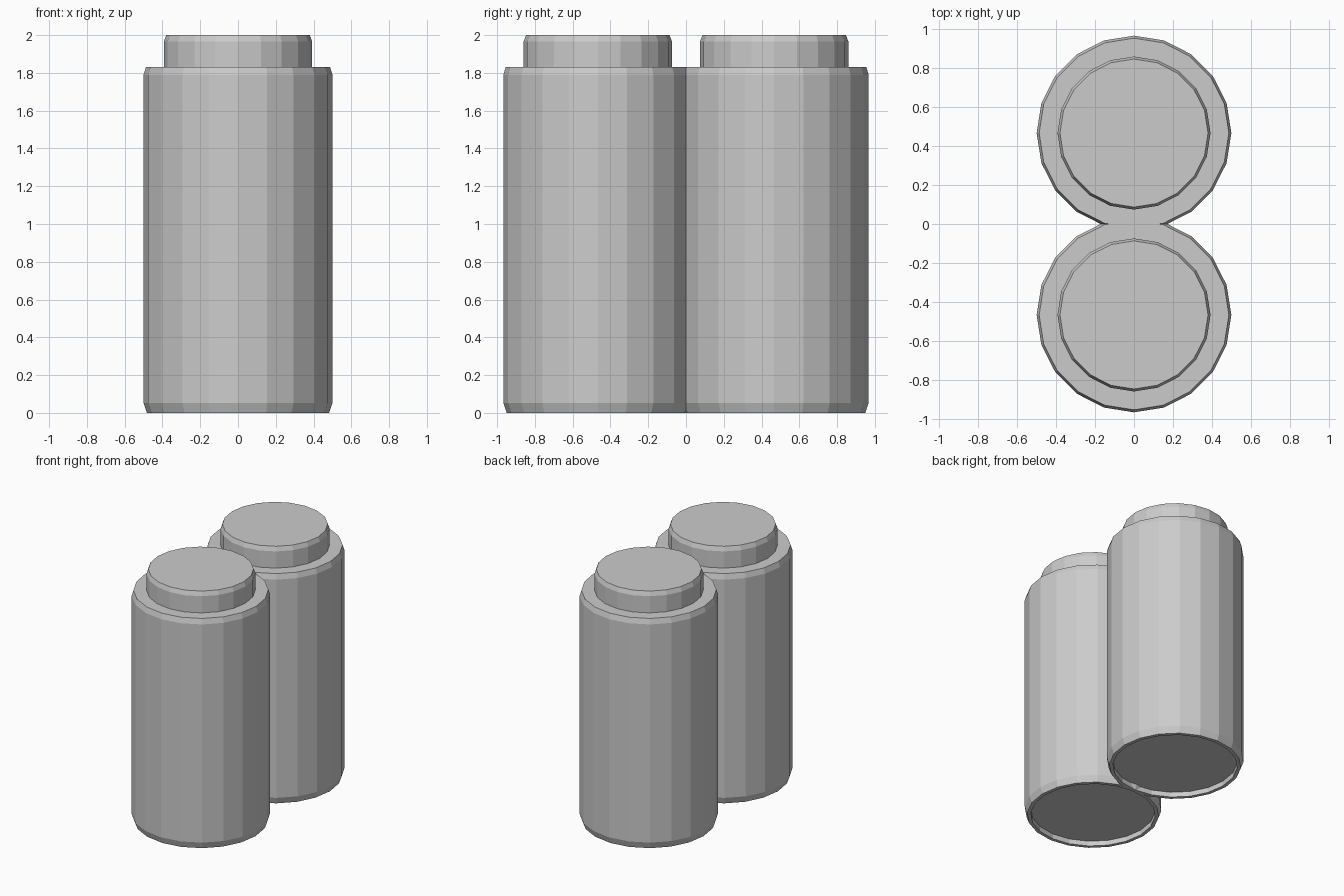
import bpy, bmesh
from math import pi, sin, cos

if "Cube" in bpy.data.objects:
    bpy.data.objects.remove(bpy.data.objects["Cube"])

SIDES = 20
OFFSET = 0.467  # distance of each canister axis from the centre


def lathe(name, profile, y):
    """Spin an (r, z) profile into a closed flat-sided solid."""
    bm = bmesh.new()
    rings = [[bm.verts.new((r * cos(2 * pi * i / SIDES), r * sin(2 * pi * i / SIDES), z))
              for i in range(SIDES)] for r, z in profile]
    for a, b in zip(rings, rings[1:]):
        for i in range(SIDES):
            j = (i + 1) % SIDES
            bm.faces.new((a[i], a[j], b[j], b[i]))
    bm.faces.new(rings[0][::-1])
    bm.faces.new(rings[-1])
    bmesh.ops.recalc_face_normals(bm, faces=bm.faces[:])
    mesh = bpy.data.meshes.new(name)
    bm.to_mesh(mesh)
    bm.free()
    obj = bpy.data.objects.new(name, mesh)
    obj.location.y = y
    bpy.context.collection.objects.link(obj)
    return obj


# Recessed base, chamfered body, ledge and chamfered cap in one profile
canister = [(0.455, 0.04), (0.455, 0.0), (0.482, 0.0), (0.5, 0.052),
            (0.5, 1.79), (0.487, 1.832), (0.393, 1.832),
            (0.393, 1.965), (0.38, 2.0)]

# Two touching canisters, front and back
for name, side in (("front_canister", -1), ("back_canister", 1)):
    lathe(name, canister, side * OFFSET)
